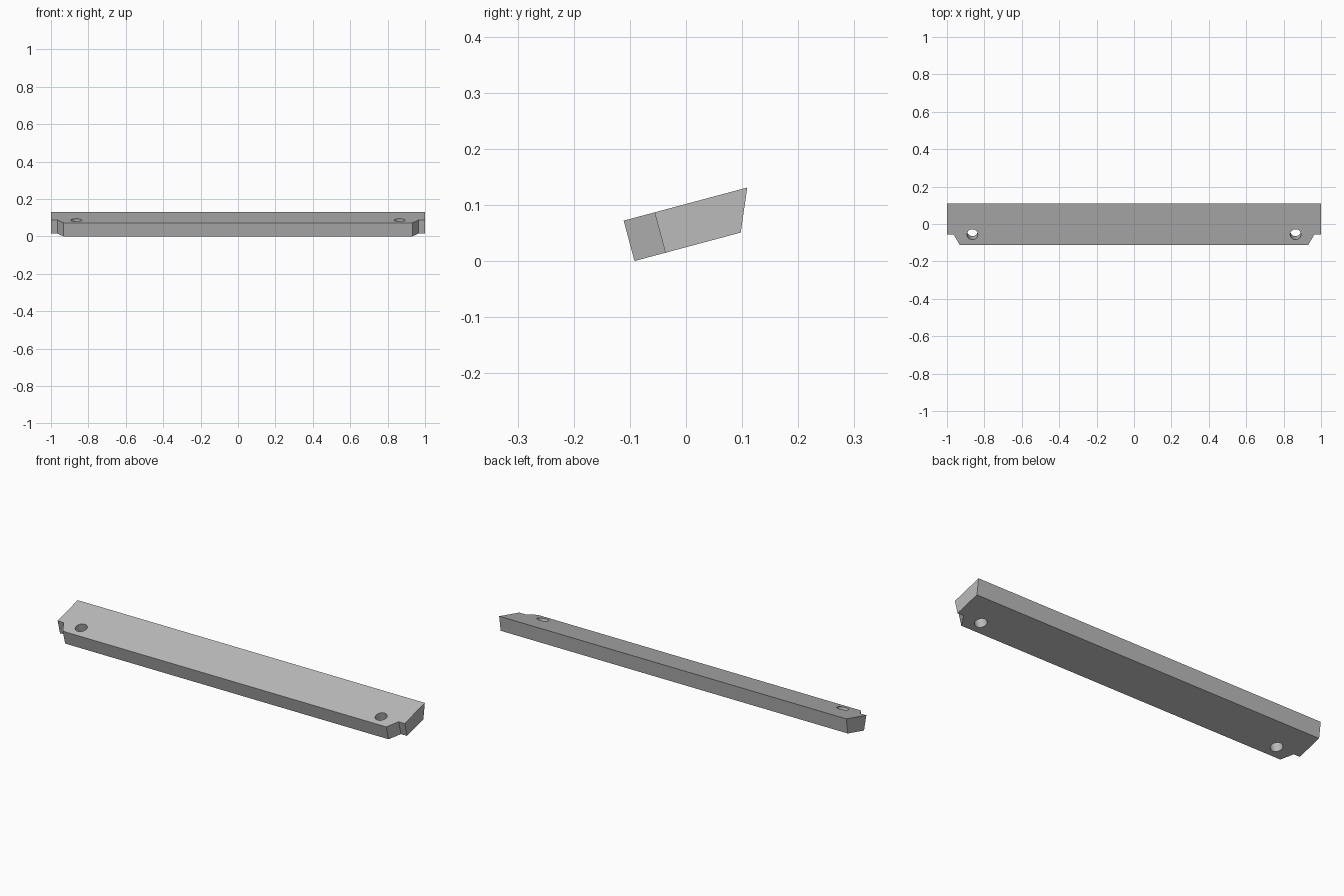
import bpy
import bmesh
import math
from mathutils import Matrix

cube = bpy.data.objects.get("Cube")
if cube:
    bpy.data.objects.remove(cube, do_unlink=True)

TILT = math.radians(15)
THICK = 0.0745
NOTCH = 0.057         # depth of the corner notches
TOP_DEPTH, BOTTOM_DEPTH = 0.228, 0.196
HOLE_X, HOLE_Y, HOLE_R = 0.864, 0.057, 0.029

grey = bpy.data.materials.new("grey")
grey.use_nodes = True
colour = (0.5, 0.5, 0.5, 1)
grey.diffuse_color = colour
grey.node_tree.nodes["Principled BSDF"].inputs["Base Color"].default_value = colour


def make_object(name, bm):
    bmesh.ops.recalc_face_normals(bm, faces=bm.faces)
    mesh = bpy.data.meshes.new(name)
    bm.to_mesh(mesh)
    bm.free()
    mesh.materials.append(grey)
    obj = bpy.data.objects.new(name, mesh)
    bpy.context.collection.objects.link(obj)
    return obj


# Plate outline with notched front corners and a bevelled back edge
def outline(depth):
    half = [(0.932, 0), (0.965, NOTCH), (1, NOTCH), (1, depth)]
    return half + [(-x, y) for x, y in reversed(half)]


bm = bmesh.new()
low = [bm.verts.new((x, y, 0)) for x, y in outline(BOTTOM_DEPTH)]
high = [bm.verts.new((x, y, THICK)) for x, y in outline(TOP_DEPTH)]
bm.faces.new(low)
bm.faces.new(high)
for i in range(len(low)):
    j = (i + 1) % len(low)
    bm.faces.new((low[i], low[j], high[j], high[i]))
plate = make_object("slanted_plate", bm)

# Screw holes through the plate
bm = bmesh.new()
for side in (-1, 1):
    bmesh.ops.create_cone(bm, cap_ends=True, segments=32, radius1=HOLE_R,
                          radius2=HOLE_R, depth=THICK * 3,
                          matrix=Matrix.Translation((side * HOLE_X, HOLE_Y, THICK / 2)))
cutter = make_object("hole_cutter", bm)
cut = plate.modifiers.new("screw_holes", 'BOOLEAN')
cut.operation = 'DIFFERENCE'
cut.solver = 'EXACT'
cut.object = cutter

bpy.ops.object.select_all(action='DESELECT')
plate.select_set(True)
bpy.context.view_layer.objects.active = plate
bpy.ops.object.modifier_apply(modifier=cut.name)
bpy.data.objects.remove(cutter, do_unlink=True)

# Tilt the plate back onto its front lower edge
plate.data.transform(Matrix.Translation((0, -0.0918, 0)) @ Matrix.Rotation(TILT, 4, 'X'))
bpy.ops.object.shade_smooth_by_angle(angle=math.radians(30))
